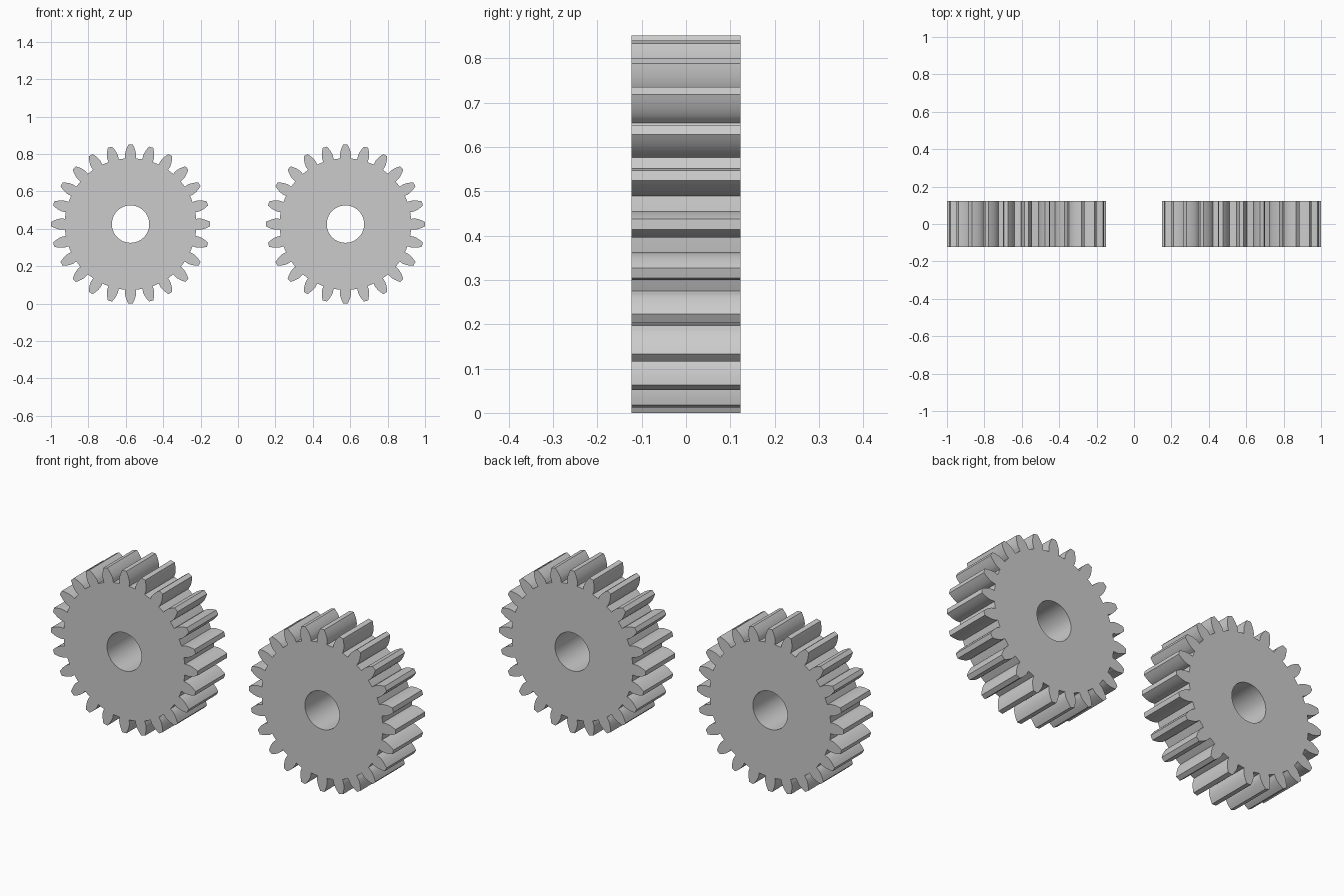
import bpy, bmesh
from math import sin, cos, tan, pi, acos, radians
from mathutils import Vector

if "Cube" in bpy.data.objects:
    bpy.data.objects.remove(bpy.data.objects["Cube"])

TEETH = 24
TIP_R = 0.4255                       # outside radius
MODULE = TIP_R / (TEETH / 2 + 1)
PITCH_R = MODULE * TEETH / 2
ROOT_R = PITCH_R - 1.25 * MODULE
PRESSURE = radians(20)
BASE_R = PITCH_R * cos(PRESSURE)
BORE_R = 0.10
WIDTH = 0.245
STEP = 2 * pi / TEETH
FLANK_POINTS = 8


def involute(a):
    return tan(a) - a


# Half the angle a tooth covers at its base circle
BASE_HALF = pi / (2 * TEETH) + involute(PRESSURE)


def half_angle(r):
    return BASE_HALF - involute(acos(min(1, BASE_R / r)))


def gear_mesh():
    bm = bmesh.new()

    def face(points):
        bm.faces.new([bm.verts.new((r * sin(a), -WIDTH / 2, r * cos(a))) for r, a in points])

    radii = [BASE_R + (TIP_R - BASE_R) * (i / FLANK_POINTS) ** 1.5 for i in range(FLANK_POINTS + 1)]
    flank = [(ROOT_R, BASE_HALF)] + [(r, half_angle(r)) for r in radii]
    for t in range(TEETH):
        c = t * STEP
        # Tooth outline: up one involute flank, across the tip, down the other
        face([(r, c - h) for r, h in flank] + [(TIP_R, c)]
             + [(r, c + h) for r, h in reversed(flank)] + [(ROOT_R, c)])
        # Web between bore and root circle
        angles = [c - BASE_HALF, c, c + BASE_HALF, c + STEP / 2, c + STEP - BASE_HALF]
        for a, b in zip(angles, angles[1:]):
            face([(BORE_R, a), (ROOT_R, a), (ROOT_R, b), (BORE_R, b)])
    bmesh.ops.remove_doubles(bm, verts=bm.verts[:], dist=1e-5)

    # Thickness along y
    ext = bmesh.ops.extrude_face_region(bm, geom=bm.faces[:], use_keep_orig=True)
    moved = [g for g in ext["geom"] if isinstance(g, bmesh.types.BMVert)]
    bmesh.ops.translate(bm, verts=moved, vec=Vector((0, WIDTH, 0)))
    bmesh.ops.recalc_face_normals(bm, faces=bm.faces[:])
    mesh = bpy.data.meshes.new("spur_gear")
    bm.to_mesh(mesh)
    bm.free()
    return mesh


# Two identical gears side by side
mesh = gear_mesh()
for name, side in (("left_gear", -1), ("right_gear", 1)):
    gear = bpy.data.objects.new(name, mesh)
    gear.location = (side * (1 - TIP_R), 0, TIP_R)
    bpy.context.collection.objects.link(gear)

bpy.ops.object.select_all(action='DESELECT')
gear.select_set(True)
bpy.context.view_layer.objects.active = gear
bpy.ops.object.shade_smooth_by_angle(angle=radians(30))
